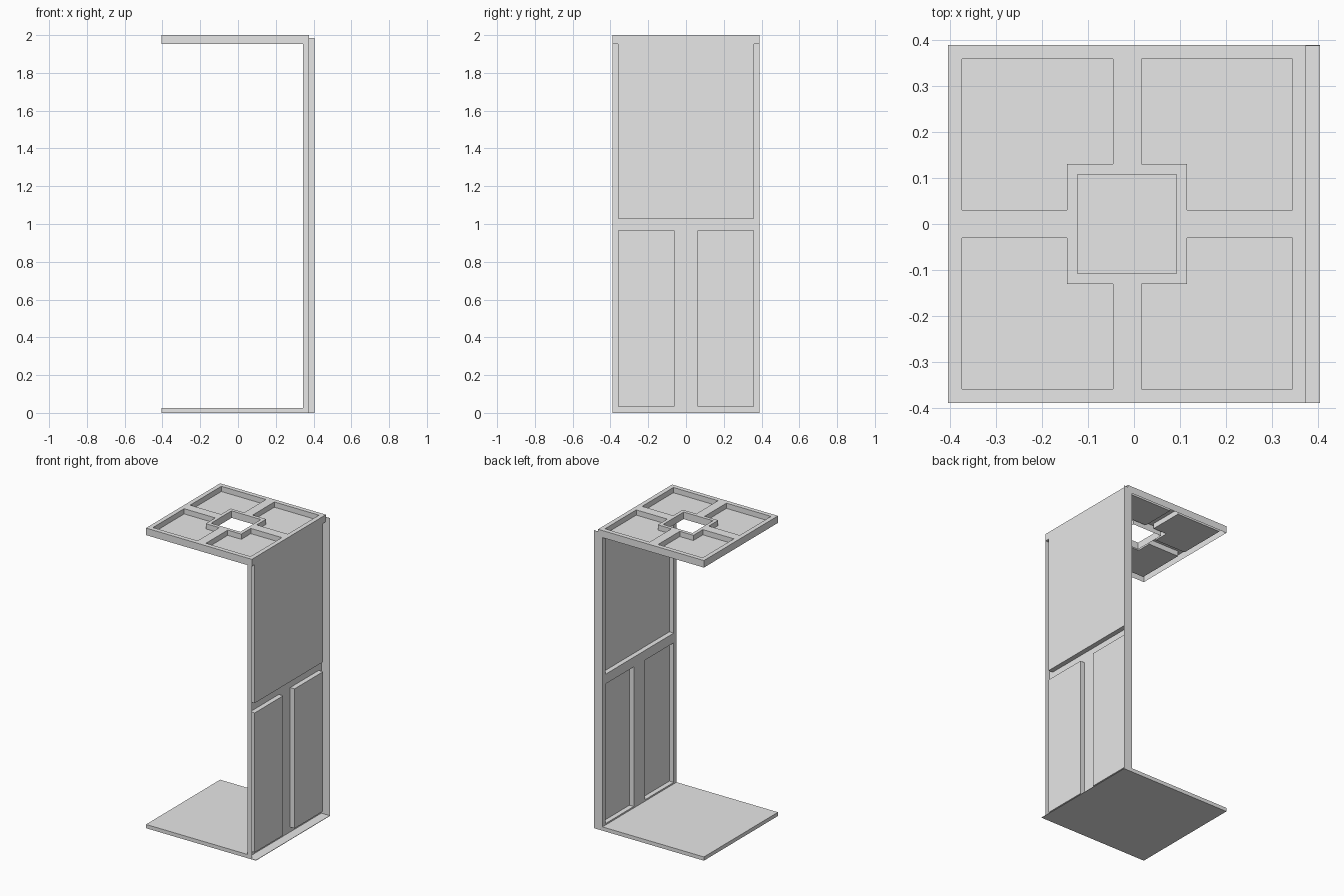
import bpy, bmesh
from mathutils import Vector

cube = bpy.data.objects.get("Cube")
if cube:
    bpy.data.objects.remove(cube, do_unlink=True)

grey = bpy.data.materials.new("light_grey")
grey.use_nodes = True
COLOUR = (0.8, 0.8, 0.8, 1)
grey.diffuse_color = COLOUR
grey.node_tree.nodes["Principled BSDF"].inputs["Base Color"].default_value = COLOUR


def finish(name, bm, up=None):
    """Weld the mesh, orient it and add it to the scene."""
    bmesh.ops.remove_doubles(bm, verts=bm.verts, dist=0.0001)
    bmesh.ops.recalc_face_normals(bm, faces=bm.faces)
    if up and sum((f.normal.dot(up) * f.calc_area() for f in bm.faces)) < 0:
        bmesh.ops.reverse_faces(bm, faces=bm.faces)
    # merge the coplanar grid cells into clean panels
    bmesh.ops.dissolve_limit(bm, angle_limit=0.01, verts=bm.verts, edges=bm.edges)
    mesh = bpy.data.meshes.new(name)
    bm.to_mesh(mesh)
    bm.free()
    mesh.materials.append(grey)
    obj = bpy.data.objects.new(name, mesh)
    bpy.context.collection.objects.link(obj)


def box(name, lo, hi):
    bm = bmesh.new()
    bmesh.ops.create_cube(bm, size=1)
    for v in bm.verts:
        v.co = Vector([hi[i] if v.co[i] > 0 else lo[i] for i in range(3)])
    finish(name, bm)


def pressed_sheet(name, us, vs, level, rim, place, up):
    """Sheet with pressed panels: level(u, v) gives a cell's height, None a hole."""
    bm = bmesh.new()

    def quad(points):
        bm.faces.new([bm.verts.new(place(*p)) for p in points])

    def cell(i, j):
        if 0 <= i < len(us) - 1 and 0 <= j < len(vs) - 1:
            return level((us[i] + us[i + 1]) / 2, (vs[j] + vs[j + 1]) / 2)

    def step(a, b, p, q):
        # upright strip where two neighbouring cells differ
        if a == b:
            return
        a, b = [rim if h is None else h for h in (a, b)]
        if a != b:
            quad([(*p, a), (*q, a), (*q, b), (*p, b)])

    for i in range(len(us)):
        for j in range(len(vs)):
            h = cell(i, j)
            p = (us[i], vs[j])
            if h is not None:
                q = (us[i + 1], vs[j + 1])
                quad([(*p, h), (q[0], p[1], h), (*q, h), (p[0], q[1], h)])
            if j + 1 < len(vs):
                step(cell(i - 1, j), h, p, (us[i], vs[j + 1]))
            if i + 1 < len(us):
                step(cell(i, j - 1), h, p, (us[i + 1], vs[j]))
    finish(name, bm, up)


def mirrored(values):
    return [-v for v in reversed(values)] + list(values)


# Ceiling: frame with four sunken corner panels and a square opening
def ceiling_level(u, v):
    near, far = sorted((abs(u), abs(v)))
    if far < 0.108:
        return None
    if near > 0.031 and 0.131 < far < 0.36:
        return 1.965
    return 2.0


cuts = mirrored([0.031, 0.108, 0.131, 0.36, 0.39])
pressed_sheet("ceiling", cuts, cuts, ceiling_level, 1.953,
              lambda u, v, h: (u - 0.015, v, h), Vector((0, 0, 1)))


# Wall: one tall upper panel and two lower panels, pressed outward
def wall_level(y, z):
    upper = abs(y) < 0.36 and z > 1.03
    lower = 0.06 < abs(y) < 0.36 and 0.035 < z < 0.965
    return 0.375 if upper or lower else 0.343


pressed_sheet("wall", mirrored([0.06, 0.36, 0.39]), [0, 0.035, 0.965, 1.03, 1.953],
              wall_level, 0.375, lambda y, z, h: (h, y, z), Vector((-1, 0, 0)))

# Thin outer flanges along the rear edge and the foot of the wall
box("rear_flange", (0.343, 0.388, 0), (0.405, 0.39, 1.985))
box("foot_flange", (0.343, -0.39, 0), (0.405, 0.39, 0.003))

# Floor slab
box("floor", (-0.405, -0.39, 0), (0.343, 0.39, 0.025))
